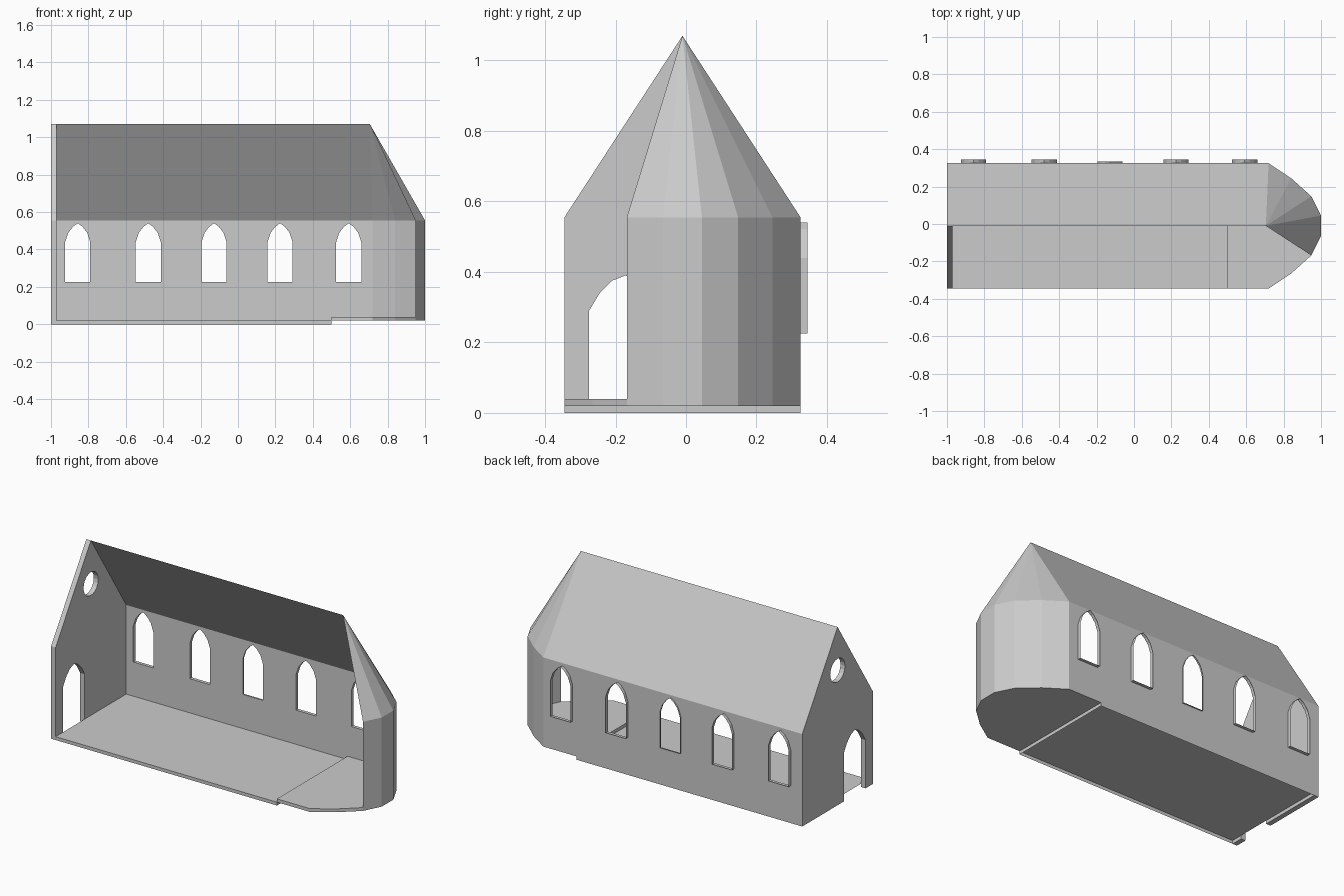
import bpy, bmesh, math
from mathutils import Vector

if "Cube" in bpy.data.objects:
    bpy.data.objects.remove(bpy.data.objects["Cube"])

FRONT, BACK, MID = -0.345, 0.325, -0.01
EAVE, RIDGE = 0.555, 1.07
INNER = -0.97          # inner face of the end gable


def finish(name, bm):
    bmesh.ops.recalc_face_normals(bm, faces=bm.faces[:])
    me = bpy.data.meshes.new(name)
    bm.to_mesh(me)
    bm.free()
    ob = bpy.data.objects.new(name, me)
    bpy.context.collection.objects.link(ob)
    return ob


def panel(name, loops, depth=None):
    """Flat panel filled between closed loops (later ones are holes), optionally thickened."""
    bm = bmesh.new()
    for pts in loops:
        vs = [bm.verts.new(p) for p in pts]
        for a, b in zip(vs, vs[1:] + vs[:1]):
            bm.edges.new((a, b))
    a, b, c = [Vector(p) for p in loops[0][:3]]
    n = (b - a).cross(c - b).normalized()
    bmesh.ops.triangle_fill(bm, edges=bm.edges[:], use_beauty=True, normal=n)
    if depth:
        r = bmesh.ops.extrude_face_region(bm, geom=bm.faces[:], use_keep_orig=True)
        bmesh.ops.translate(bm, vec=depth,
                            verts=[v for v in r["geom"] if isinstance(v, bmesh.types.BMVert)])
    return finish(name, bm)


def strip(name, pts, vec, closed=False):
    """Sheet made by sweeping a polyline along a vector."""
    bm = bmesh.new()
    v0 = [bm.verts.new(p) for p in pts]
    v1 = [bm.verts.new(Vector(p) + Vector(vec)) for p in pts]
    n = len(pts)
    for i in range(n if closed else n - 1):
        j = (i + 1) % n
        bm.faces.new((v0[i], v0[j], v1[j], v1[i]))
    return finish(name, bm)


def arch(c, bottom, half):
    """Pointed arch outline: half is a list of (offset, z) from springing to apex."""
    w = half[0][0]
    return ([(c - w, bottom)] + [(c - o, z) for o, z in half]
            + [(c + o, z) for o, z in half[-2::-1]] + [(c + w, bottom)])


# Back wall with pointed windows and projecting window reveals
win = [(0.067, 0.44), (0.05, 0.49), (0.025, 0.522), (0, 0.54)]
windows = [[(x, BACK, z) for x, z in arch(c, 0.225, win)]
           for c in (-0.857, -0.48, -0.128, 0.225, 0.592)]
outline = [(INNER, 0), (0.5, 0), (0.5, 0.02), (0.72, 0.02), (0.72, EAVE), (INNER, EAVE)]
panel("back_wall", [[(x, BACK, z) for x, z in outline]] + windows)
for i, w in enumerate(windows):
    strip(f"window_reveal_{i + 1}", w, (0, 0.01 if i == 2 else 0.02, 0), True)

# End gable with doorway notch and round window
door = arch(-0.172, 0, [(0.103, 0.29), (0.073, 0.34), (0.038, 0.375), (0, 0.39)])
gable = [(FRONT, 0)] + door + [(BACK, 0), (BACK, EAVE), (MID, RIDGE), (FRONT, EAVE)]
rose = [(MID + 0.07 * math.cos(t * math.pi / 10), 0.81 + 0.07 * math.sin(t * math.pi / 10))
        for t in range(20)]
panel("end_gable", [[(-1, y, z) for y, z in g] for g in (gable, rose)], (0.03, 0, 0))

# Nave roof, back slope only
bm = bmesh.new()
bm.faces.new([bm.verts.new(p) for p in ((INNER, BACK, EAVE), (0.72, BACK, EAVE),
                                        (0.705, MID, RIDGE), (INNER, MID, RIDGE))])
finish("nave_roof", bm)

# Apse plan, mirrored about the ridge line
half = [(0.72, 0.335), (0.84, 0.255), (0.948, 0.158), (1.0, 0.055)]
apse = [(x, MID + d) for x, d in half] + [(x, MID - d) for x, d in half[::-1]]
shell = apse[:6]       # the front part is cut away

# Apse wall and faceted roof
strip("apse_wall", [(x, y, 0.02) for x, y in shell], (0, 0, EAVE - 0.02))
bm = bmesh.new()
apex = bm.verts.new((0.705, MID, RIDGE))
rim = [bm.verts.new((x, y, EAVE)) for x, y in shell]
for a, b in zip(rim, rim[1:]):
    bm.faces.new((a, b, apex))
finish("apse_roof", bm)

# Raised apse floor
panel("apse_floor", [[(x, y, 0.02) for x, y in [(0.5, BACK)] + apse + [(0.5, FRONT)]]],
      (0, 0, 0.02))

# Nave floor with its plinth edge
panel("nave_floor", [[(INNER, FRONT, 0.02), (0.5, FRONT, 0.02),
                      (0.5, BACK, 0.02), (INNER, BACK, 0.02)]])
strip("floor_edge", [(INNER, FRONT, 0), (0.5, FRONT, 0), (0.5, BACK, 0)], (0, 0, 0.02))
